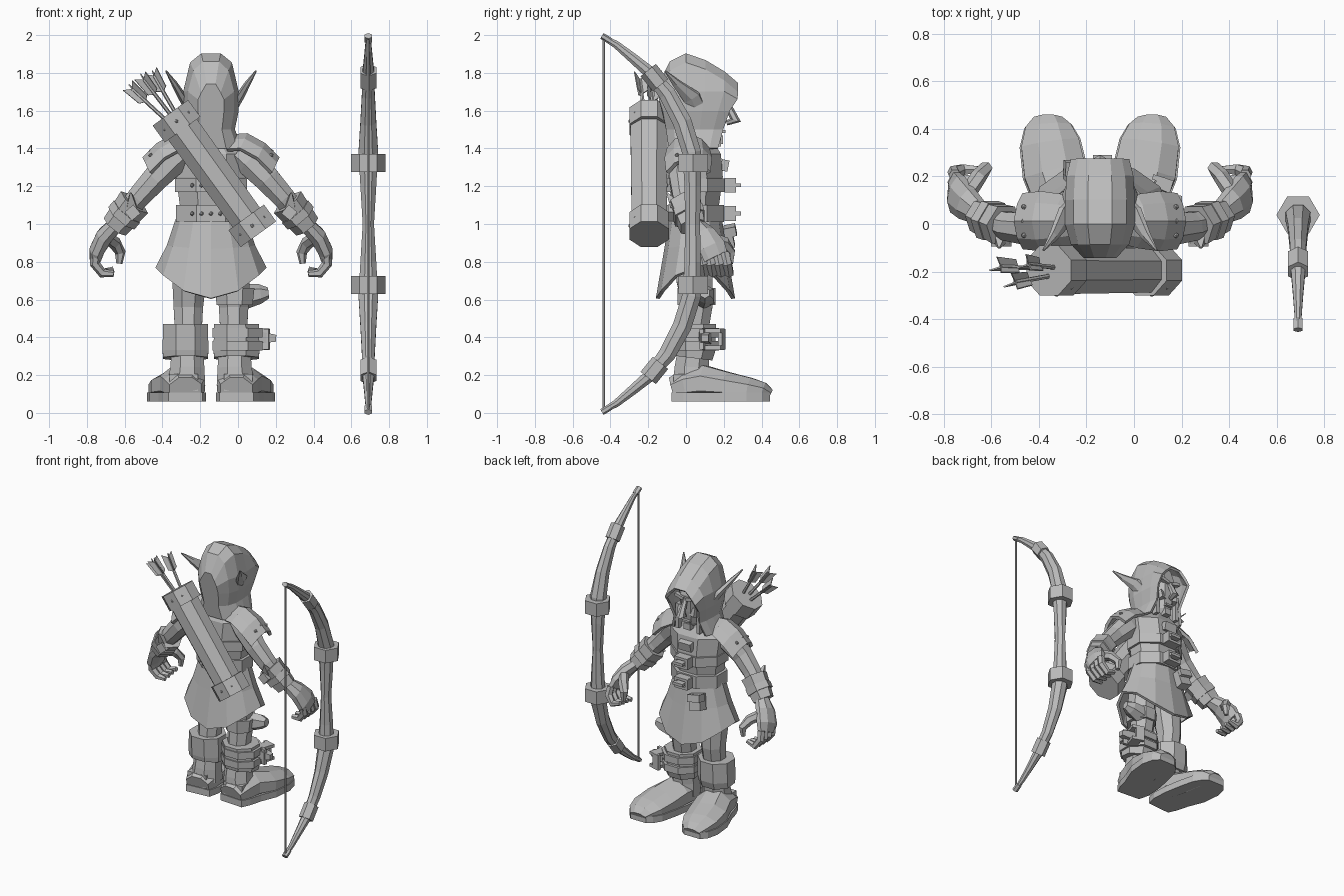
import bpy, bmesh, math
from mathutils import Vector, Matrix

if "Cube" in bpy.data.objects:
    bpy.data.objects.remove(bpy.data.objects["Cube"])

CX = -0.143          # centre of the figure
X, Y, Z = Vector((1, 0, 0)), Vector((0, 1, 0)), Vector((0, 0, 1))
SIDES = ((1, "left_"), (-1, "right_"))

grey = bpy.data.materials.new("plain_grey")
GREY = (0.5, 0.5, 0.5, 1)
grey.diffuse_color = GREY
grey.use_nodes = True
grey.node_tree.nodes["Principled BSDF"].inputs["Base Color"].default_value = GREY


def finish(name, bm, thick=0):
    bmesh.ops.recalc_face_normals(bm, faces=bm.faces)
    me = bpy.data.meshes.new(name)
    bm.to_mesh(me)
    bm.free()
    me.materials.append(grey)
    ob = bpy.data.objects.new(name, me)
    bpy.context.collection.objects.link(ob)
    if thick:
        mod = ob.modifiers.new("thickness", "SOLIDIFY")
        mod.thickness, mod.offset = thick, 0
    return ob


def loft(name, rings, closed=True, caps=(True, True), thick=0):
    bm = bmesh.new()
    vs = [[bm.verts.new(p) for p in r] for r in rings]
    n = len(vs[0])
    for a, b in zip(vs, vs[1:]):
        for i in range(n if closed else n - 1):
            j = (i + 1) % n
            bm.faces.new((a[i], a[j], b[j], b[i]))
    for cap, ring in zip(caps, (vs[0], vs[-1])):
        if cap:
            bm.faces.new(ring)
    return finish(name, bm, thick)


def tube(name, path, radii, n=8, ref=X):
    """Faceted sweep; each radius is a number or a pair along ref and across it."""
    path = [Vector(p) for p in path]
    rings = []
    for i, p in enumerate(path):
        t = path[min(i + 1, len(path) - 1)] - path[max(i - 1, 0)]
        b = t.cross(ref).normalized()
        a = b.cross(t).normalized()
        r = radii[i] if isinstance(radii, list) else radii
        ra, rb = r if isinstance(r, tuple) else (r, r)
        k = 1 / math.cos(math.pi / n)
        angs = [math.tau * (j + 0.5) / n for j in range(n)]
        rings.append([p + a * (ra * k * math.cos(g)) + b * (rb * k * math.sin(g)) for g in angs])
    return loft(name, rings)


def box(name, c, size, rot=(0, 0, 0)):
    bm = bmesh.new()
    bmesh.ops.create_cube(bm, size=1, matrix=Matrix.Diagonal((*size, 1)))
    for axis, ang in zip("XYZ", rot):
        bmesh.ops.rotate(bm, verts=bm.verts, matrix=Matrix.Rotation(ang, 3, axis))
    bmesh.ops.translate(bm, verts=bm.verts, vec=c)
    return finish(name, bm)


def rivets(name, points, r=0.012):
    bm = bmesh.new()
    for p in points:
        bmesh.ops.create_icosphere(bm, subdivisions=1, radius=r, matrix=Matrix.Translation(p))
    return finish(name, bm)


def at(s, x, y, z):
    return Vector((CX + s * x, y, z))


def upright(name, rows, y, n=8):
    """Vertical body part from (height, half width, half depth) rows."""
    return tube(name, [(CX, y, z) for z, _, _ in rows], [(w, d) for _, w, d in rows], n)


# Torso, belts and buckles
upright("torso", [(0.98, .16, .125), (1.1, .165, .125), (1.25, .185, .145),
                  (1.37, .2, .135), (1.43, .12, .1), (1.5, .08, .08)], 0.05)
for name, z, h, w, d in (("waist_belt", 1.055, .045, .185, .15), ("chest_belt", 1.205, .035, .19, .155)):
    upright(name, [(z - h, w, d), (z + h, w, d)], 0.05)
    for sx in (-1, 1):
        box(name + "_buckle_side", (CX + sx * .045, .235, z), (.02, .06, .075))
        box(name + "_buckle_bar", (CX, .235, z + sx * .03), (.1, .06, .018))
    box(name + "_tongue", (CX + .01, .255, z), (.08, .07, .02))
    rivets(name + "_rivets", [(CX + x * .05, -.1 if z < 1.1 else -.105, z) for x in (-2, -1, 0, 1, 2)])
box("chest_clasp", (CX, .205, 1.31), (.1, .04, .06), (-.2, 0, 0))
box("hip_pouch", (CX - .1, .215, .93), (.09, .07, .11), (.2, .2, 0))
box("pouch_flap", (CX - .1, .235, .965), (.1, .06, .05), (.2, .2, 0))

# Tunic skirt, pointed at the front and back
rings = []
for z, w, d, drop in ((1.06, .165, .125, 0), (.88, .225, .155, .1), (.735, .285, .2, 1)):
    ring = []
    for j in range(12):
        g = math.tau * j / 12
        point = drop * (.16 * abs(math.sin(g)) ** 2 - .03)
        ring.append((CX + w * math.cos(g), .05 + d * math.sin(g), z - point))
    rings.append(ring)
loft("tunic_skirt", rings, caps=(False, False), thick=0.02)

# Hood: arches swept from the brim to the back of the head
arches = []
for y, top, hw in ((.27, 1.74, .115), (.2, 1.8, .132), (.1, 1.86, .138), (0, 1.895, .138),
                   (-.08, 1.855, .115), (-.135, 1.74, .065)):
    half = [(1.1 * hw + .005, .62 * y, 1.4), (.85 * hw, .72 * y, 1.5), (hw, .85 * y, 1.6),
            (hw, y, 1.7 if top > 1.75 else 1.66), (.75 * hw, y, top - .045), (.35 * hw, y, top)]
    arches.append([at(-1, *p) for p in half] + [at(1, *p) for p in reversed(half)])
loft("hood", arches, closed=False, caps=(False, True), thick=0.018)

# Face
upright("face", [(1.42, .035, .04), (1.47, .065, .085), (1.56, .085, .1), (1.68, .1, .11), (1.78, .08, .08)], .1)
tube("nose", [(CX, .2, 1.665), (CX, .235, 1.6), (CX, .262, 1.55), (CX, .215, 1.535)],
     [.012, .018, .026, .012], 6)
box("mouth", (CX, .195, 1.49), (.06, .03, .014))
box("chin", (CX, .165, 1.445), (.05, .06, .045))

for s, side in SIDES:
    box(side + "brow", at(s, .045, .21, 1.665), (.07, .03, .022), (0, -s * .25, 0))
    box(side + "cheek", at(s, .05, .175, 1.56), (.05, .05, .06), (.2, 0, s * .3))
    box(side + "hair_lock", at(s, .085, .165, 1.5), (.025, .04, .18))
    tube(side + "ear", [at(s, .11, .06, 1.6), at(s, .15, .03, 1.67), at(s, .195, -.05, 1.745), at(s, .238, -.11, 1.81)],
         [(.05, .02), (.045, .02), (.022, .014), .004], 6, Y)

    # Shoulder plate, arched front to back
    plate = []
    for x, z, hy in ((.12, 1.465, .085), (.19, 1.47, .105), (.28, 1.42, .118), (.355, 1.345, .11)):
        plate.append([at(s, x - .035 * abs(k) ** 2, .012 + hy * k, z - .075 * abs(k) ** 2)
                      for k in (-1, -.6, 0, .6, 1)])
    loft(side + "shoulder_plate", plate, closed=False, caps=(False, False), thick=0.022)
    rivets(side + "shoulder_rivets", [at(s, .32, .012 + k * .06, 1.385 - abs(k) * .02) for k in (-1, 0, 1)])

    # Arm, cuff and curled hand
    tube(side + "arm", [at(s, .15, .01, 1.38), at(s, .21, .0, 1.33), at(s, .3, -.02, 1.235),
                        at(s, .385, -.01, 1.14), at(s, .5, .03, 1.0)], [.07, .08, .068, .06, .045], 8, Y)
    tube(side + "cuff", [at(s, .405, -.005, 1.115), at(s, .51, .035, .985)], [.08, .064], 6, Y)
    tube(side + "cuff_band", [at(s, .445, .01, 1.065), at(s, .475, .02, 1.03)], .079, 6, Y)
    box(side + "cuff_buckle", at(s, .415, -.07, 1.06), (.06, .05, .06), (0, s * .7, 0))
    tube(side + "cuff_spike", [at(s, .42, -.06, 1.1), at(s, .425, -.1, 1.165)], [.025, .004], 4)
    tube(side + "palm", [at(s, .5, .04, 1.0), at(s, .56, .085, .94), at(s, .6, .125, .87), at(s, .61, .15, .82)],
         [(.045, .04), (.07, .045), (.085, .04), (.075, .03)], 8, Y)
    for i in range(4):
        y = .075 + i * .043
        tube(side + f"finger_{i + 1}", [at(s, .61, y, .85), at(s, .615, y + .015, .79),
             at(s, .575, y + .025, .74), at(s, .515, y + .025, .735 + i * .008)], [.023, .024, .022, .014], 6, Y)
    tube(side + "thumb", [at(s, .56, .12, .93), at(s, .51, .2, .9), at(s, .48, .235, .85), at(s, .485, .235, .79)],
         [.03, .03, .025, .014], 6, Y)

    # Leg and boot
    tube(side + "leg", [at(s, .09, .04, .95), at(s, .115, .045, .7), at(s, .12, .06, .56), at(s, .12, .045, .45)],
         [(.085, .1), (.09, .095), (.078, .08), (.072, .075)])
    tube(side + "boot_cuff", [at(s, .135, .04, .29), at(s, .135, .045, .33), at(s, .135, .045, .47)],
         [(.118, .1), (.122, .11), (.118, .115)])
    tube(side + "boot_shaft", [at(s, .125, .04, .32), at(s, .125, .03, .24), at(s, .13, .03, .15)],
         [(.085, .085), (.09, .09), (.1, .1)])
    stations = ((-.07, .135, .085, .13), (.0, .14, .108, .17), (.1, .155, .118, .19),
                (.22, .19, .13, .155), (.34, .21, .122, .125), (.41, .218, .095, .1), (.445, .218, .06, .065))
    tube(side + "foot", [at(s, x, y, .06 + h / 2) for y, x, _, h in stations],
         [(w, h / 2) for _, _, w, h in stations])
    tube(side + "sole", [at(s, x, y, .084) for y, x, _, _ in stations],
         [(w * 1.06, .024) for _, _, w, _ in stations], 4)
    box(side + "heel_guard", at(s, .145, -.02, .16), (.15, .09, .09))

# Straps and buckles on one leg only
tube("knee_strap", [at(1, .125, .055, .57), at(1, .125, .055, .66)], [(.095, .1), (.105, .1)])
tube("knee_guard", [at(1, .17, .09, .615), at(1, .26, .1, .63), at(1, .305, .1, .635)], [.06, .045, .025], 6, Y)
for z in (.355, .425):
    tube("boot_strap", [at(1, .14, .05, z - .025), at(1, .14, .05, z + .025)], (.132, .125))
for dz in (-.045, .045):
    box("boot_buckle_bar", at(1, .26, .14, .39 + dz), (.07, .11, .022), (0, 0, -.3))
for dy in (-.05, .05):
    box("boot_buckle_side", at(1, .265 - dy * .3, .14 + dy, .39), (.06, .022, .11), (0, 0, -.3))
tube("buckle_prong", [at(1, .24, .1, .4), at(1, .345, .1, .395)], [.035, .018], 4, Y)

# Quiver slung across the back
low, high = Vector((.105, -.195, .95)), Vector((-.355, -.195, 1.585))
axis = (high - low).normalized()
across = axis.cross(Y).normalized()
tube("quiver_body", [low, high], [(.092, .088), (.1, .095)], 8, Y)
for name, p in (("quiver_base_band", low + axis * .05), ("quiver_rim", high - axis * .05)):
    tube(name, [p - axis * .055, p + axis * .055], (.105, .116), 8, Y)
    rivets(name + "_rivets", [p + across * (k * .075) - Y * (.1 - .03 * abs(k)) for k in (-1, 0, 1)])

# Arrows with three feathers each
for x, y, z in ((-.56, -.18, 1.715), (-.5, -.245, 1.765), (-.445, -.17, 1.785)):
    tip = Vector((x, y, z))
    base = high - axis * .2 + (tip - high) * .1
    d = (tip - base).normalized()
    tube("arrow_shaft", [base, tip], .009, 6, Y)
    u = d.cross(Y).normalized()
    v = d.cross(u)
    for k in range(3):
        g = math.tau * k / 3 + .4
        o = u * math.cos(g) + v * math.sin(g)
        loft("arrow_feather", [[tip - d * .1, tip - d * .08 + o * .035],
                               [tip, tip + d * .03 + o * .042]], closed=False, caps=(False, False), thick=.006)

# Bow: limbs, grip collars, tip collars and string
BX = .69
limb = [(-.44, .99, (.012, .014)), (-.37, .95, (.016, .02)), (-.29, .885, (.022, .026)), (-.2, .81, (.03, .032)),
        (-.1, .69, (.034, .045)), (-.02, .54, (.042, .05)), (.03, .38, (.052, .05)), (.036, .2, (.042, .043))]
half = [((BX, y, 1 + h), r) for y, h, r in limb]
lower = [((BX, y, 1 - h), r) for y, h, r in reversed(limb)]
bow = half + [((BX, .034, 1), (.03, .04))] + lower
tube("bow_limbs", [p for p, _ in bow], [r for _, r in bow], 8)
for s in (1, -1):
    tube("bow_grip_collar", [(BX, .038, 1 + s * .275), (BX, .038, 1 + s * .37)], (.078, .079), 6, Y)
    tube("bow_tip_collar", [(BX, -.2, 1 + s * .815), (BX, -.135, 1 + s * .735)], (.042, .045), 6, X)
    tube("bow_nock", [(BX, -.445, 1 + s * .996), (BX, -.4, 1 + s * .968)], (.019, .015), 6, X)
tube("bow_string", [(BX, -.435, .02), (BX, -.435, 1.98)], .006, 6)
